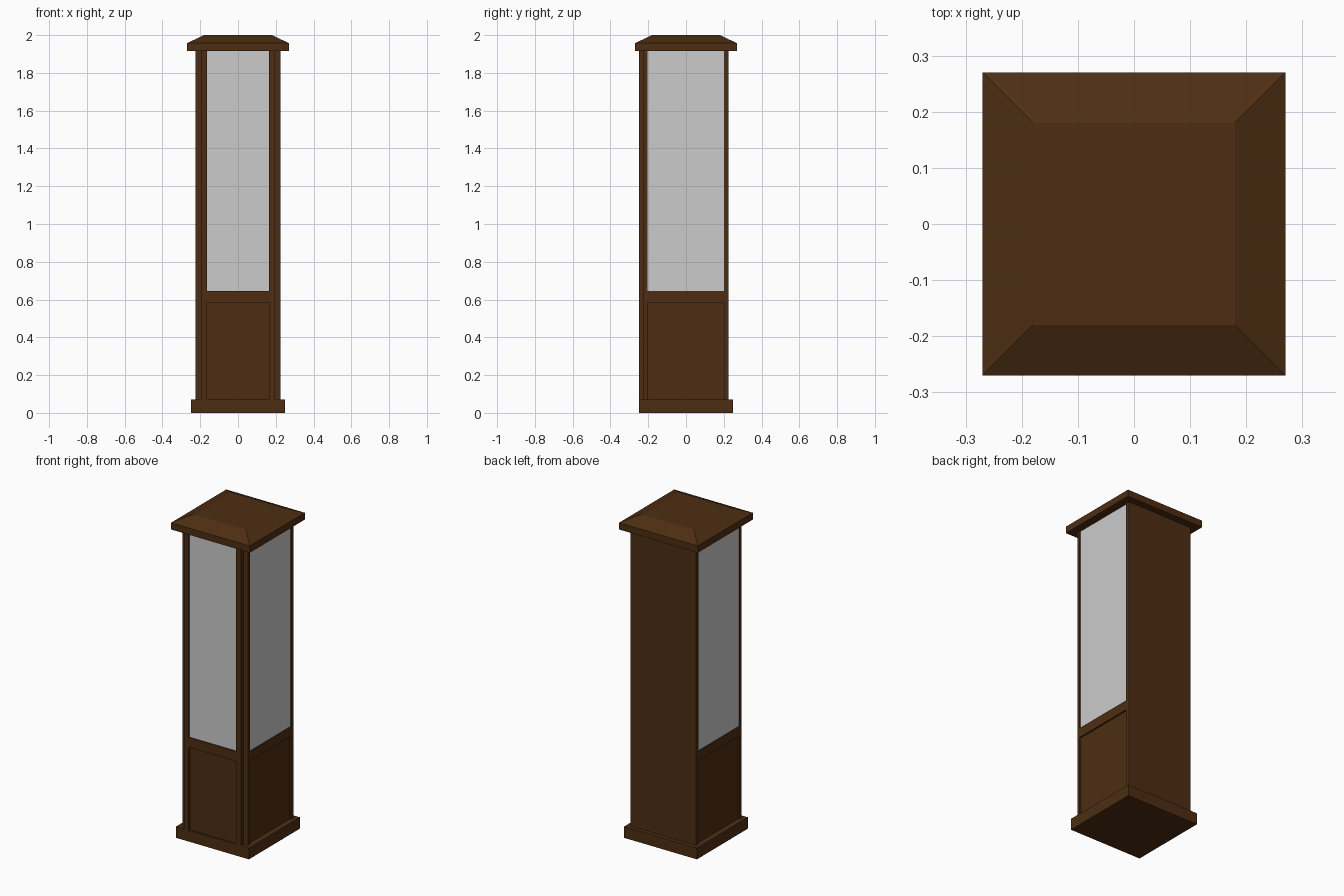
import bpy, bmesh

if "Cube" in bpy.data.objects:
    bpy.data.objects.remove(bpy.data.objects["Cube"])

wood = bpy.data.materials.new("dark_wood")
wood.diffuse_color = (0.075, 0.027, 0.006, 1)
wood.use_nodes = True
wood.node_tree.nodes["Principled BSDF"].inputs["Base Color"].default_value = wood.diffuse_color


def box(name, x, y, z, mat=wood, top_inset=0):
    """Box from (min, max) ranges; top_inset tapers the upper face."""
    bm = bmesh.new()
    bmesh.ops.create_cube(bm, size=1)
    for v in bm.verts:
        up = v.co.z > 0
        ends = [r[1] if c > 0 else r[0] for r, c in zip((x, y, z), v.co)]
        if up and top_inset:
            ends[0] -= top_inset if v.co.x > 0 else -top_inset
            ends[1] -= top_inset if v.co.y > 0 else -top_inset
        v.co = ends
    me = bpy.data.meshes.new(name)
    bm.to_mesh(me)
    bm.free()
    if mat:
        me.materials.append(mat)
    ob = bpy.data.objects.new(name, me)
    bpy.context.collection.objects.link(ob)
    return ob


def pair(name, x, y, z, mat=wood):
    """Box on the right side mirrored to the left side."""
    ob = box(name, x, y, z, mat)
    ob.modifiers.new("mirror", 'MIRROR')
    return ob


Z0, Z1, Z2, Z3 = 0.07, 0.585, 0.645, 1.915  # base top, rail bottom, rail top, roof
full = (Z0, Z3)

# Base and roof
box("base_plinth", (-0.25, 0.25), (-0.25, 0.25), (0, Z0))
box("roof_slab", (-0.27, 0.27), (-0.27, 0.27), (Z3, 1.957))
box("roof_slope", (-0.27, 0.27), (-0.27, 0.27), (1.957, 2.0), top_inset=0.09)

# Cabinet body: back, front posts, floor whose edges form the side rails
box("back_panel", (-0.225, 0.225), (0.2, 0.225), full)
pair("front_post", (0.195, 0.225), (-0.225, -0.205), full)
box("display_floor", (-0.225, 0.225), (-0.205, 0.2), (Z1, Z2))

# Side infill
pair("side_lower_panel", (0.2, 0.215), (-0.205, 0.2), (Z0, Z1))
pair("side_glass", (0.21, 0.22), (-0.205, 0.2), (Z2, Z3), None)

# Door standing proud of the front
pair("door_stile", (0.163, 0.195), (-0.25, -0.225), full)
box("door_rail", (-0.163, 0.163), (-0.25, -0.225), (Z1, Z2))
box("door_lower_panel", (-0.163, 0.163), (-0.24, -0.225), (Z0, Z1))
box("door_glass", (-0.163, 0.163), (-0.242, -0.232), (Z2, Z3), None)
